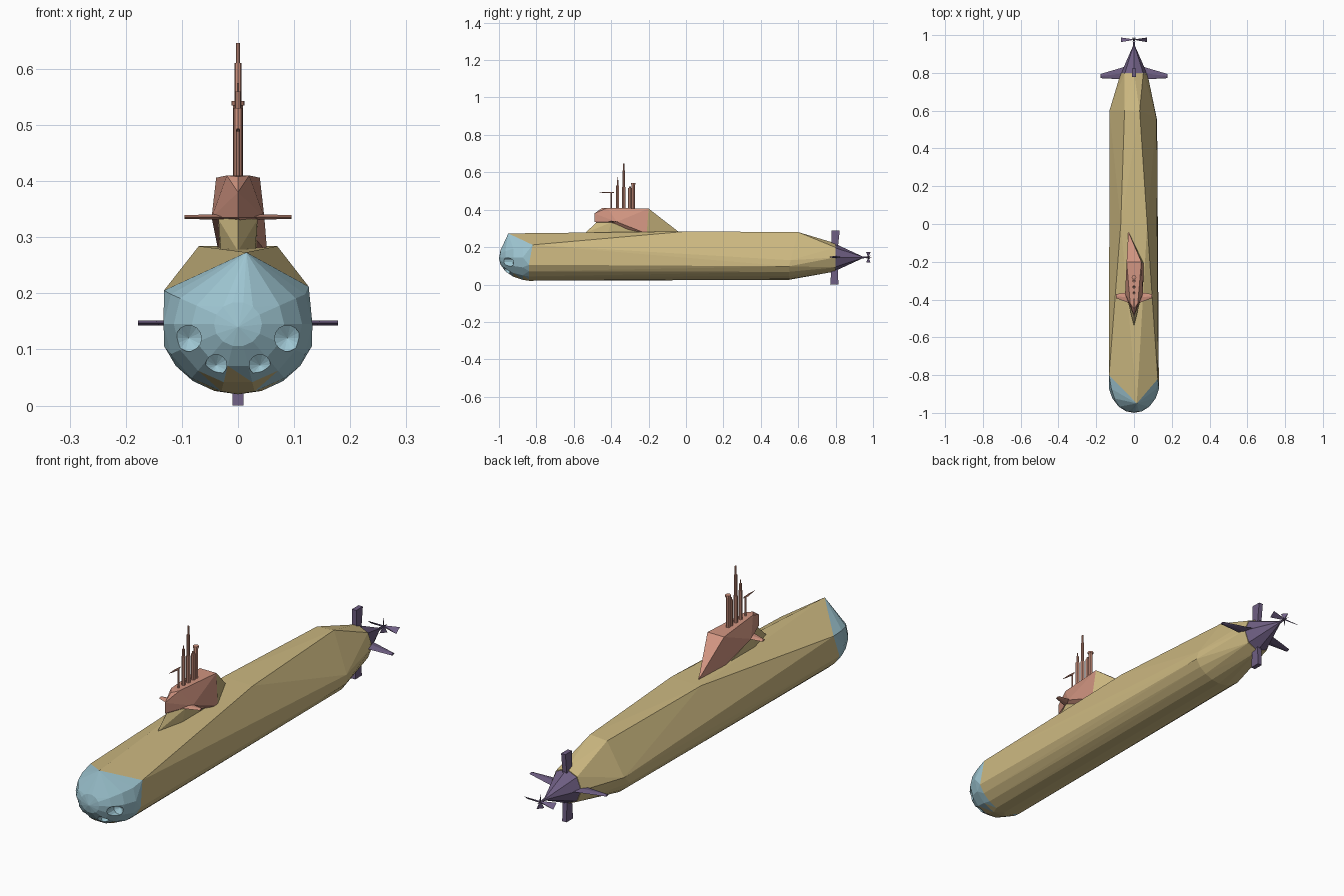
import bpy, bmesh, math
from mathutils import Vector

cube = bpy.data.objects.get("Cube")
if cube:
    bpy.data.objects.remove(cube, do_unlink=True)


def material(name, rgb):
    m = bpy.data.materials.new(name)
    m.use_nodes = True
    m.diffuse_color = (*rgb, 1)
    m.node_tree.nodes["Principled BSDF"].inputs["Base Color"].default_value = (*rgb, 1)
    return m


TAN = material("sand", (0.61, 0.485, 0.22))
BLUE = material("pale_blue", (0.34, 0.56, 0.64))
PINK = material("salmon", (0.64, 0.30, 0.22))
PURPLE = material("dusk_purple", (0.16, 0.115, 0.23))


def faceted(name, points, *mats, rule=None):
    """Closed flat-faced solid around the points; rule marks second-colour faces."""
    bm = bmesh.new()
    for p in points:
        bm.verts.new(p)
    res = bmesh.ops.convex_hull(bm, input=bm.verts)
    loose = {g for k in ("geom_interior", "geom_unused") for g in res[k]
             if isinstance(g, bmesh.types.BMVert)}
    bmesh.ops.delete(bm, geom=list(loose), context='VERTS')
    bmesh.ops.recalc_face_normals(bm, faces=bm.faces)
    if rule:
        for f in bm.faces:
            f.material_index = int(rule(f.calc_center_median(), f.normal))
    me = bpy.data.meshes.new(name)
    bm.to_mesh(me)
    bm.free()
    for m in mats:
        me.materials.append(m)
    ob = bpy.data.objects.new(name, me)
    bpy.context.collection.objects.link(ob)
    return ob


def both(x, y, z):
    return [(x, y, z), (-x, y, z)]


def ring(centre, rx, rz, n=8, start=0, sweep=360):
    """Points around a centre in a plane facing along y."""
    x, y, z = centre
    angles = [math.radians(start + sweep * i / n) for i in range(n + 1)]
    return [(x + rx * math.cos(a), y, z + rz * math.sin(a)) for a in angles]


def fin(name, mat, root, root_chord, tip, tip_chord, thick):
    """Tapered blade with a diamond section, chord along y."""
    root, tip, t = Vector(root), Vector(tip), Vector(thick)
    pts = []
    for c, chord, k in ((root, root_chord, 1), (tip, tip_chord, 0.7)):
        half = Vector((0, chord / 2, 0))
        pts += [c + half, c - half, c + t * k, c - t * k]
    return faceted(name, pts, mat)


def mast(name, y, *profile):
    """Stack of round sections given as (radius, bottom, top)."""
    bm = bmesh.new()
    for r, low, high in profile:
        res = bmesh.ops.create_cone(bm, cap_ends=True, segments=8, radius1=r,
                                    radius2=r, depth=high - low)
        bmesh.ops.translate(bm, verts=res["verts"], vec=(0, y, (low + high) / 2))
    me = bpy.data.meshes.new(name)
    bm.to_mesh(me)
    bm.free()
    me.materials.append(PINK)
    bpy.context.collection.objects.link(bpy.data.objects.new(name, me))


# Main hull: flat-topped upper deck over a rounded belly
bow_top = (0.015, -0.95, 0.273)
shoulders = [(0.126, -0.82, 0.212), (-0.132, -0.80, 0.205)]
bow_belly = ring((0, -0.84, 0.15), 0.14, 0.13, 8, 200, 140)
stern_belly = ring((0, 0.55, 0.15), 0.135, 0.125, 8, 205, 130)
deck = both(0.07, 0, 0.284) + [(0.03, 0.6, 0.28), (-0.05, 0.6, 0.274)]
quarters = [(0.118, 0.56, 0.13), (-0.13, 0.6, 0.14)]
tail_ring = ring((0, 0.8, 0.145), 0.07, 0.075)
faceted("hull", [bow_top, *shoulders, *bow_belly, *stern_belly, *deck,
                 *quarters, *tail_ring], TAN)

# Bow dome with a sand-coloured patch beneath
dome = [bow_top, *shoulders, *bow_belly, (0, -1, 0.14)]
for reach in (0.25, 0.55, 0.8, 0.95):
    r = math.cos(math.asin(reach))
    dome += [p for p in ring((0, -0.83 - 0.17 * reach, 0.145), 0.137 * r, 0.127 * r, 14)
             if p[2] < 0.2]
bow = faceted("bow_dome", dome, BLUE, TAN,
              rule=lambda c, n: c.z < 0.052 and abs(c.x) < 0.055)

# Four conical tube openings cut into the bow
for x, z, r, back in ((0.088, 0.12, 0.023, -0.925), (0.039, 0.072, 0.019, -0.945)):
    for side in (-1, 1):
        cx = x * side
        pts = ring((cx, -1.1, z), r, r, 14) + ring((cx, back, z), r, r, 14)
        cutter = faceted("tube_cutter", pts + [(cx, back + 0.015, z)], BLUE)
        cutter.hide_render = True
        cutter.hide_set(True)
        mod = bow.modifiers.new("tube", 'BOOLEAN')
        mod.operation = 'DIFFERENCE'
        mod.solver = 'EXACT'
        mod.object = cutter
bpy.context.view_layer.update()
cut_mesh = bpy.data.meshes.new_from_object(
    bow.evaluated_get(bpy.context.evaluated_depsgraph_get()))
bow.modifiers.clear()
bow.data = cut_mesh
for ob in [o for o in bpy.data.objects if o.name.startswith("tube_cutter")]:
    bpy.data.objects.remove(ob, do_unlink=True)

# Sail and the fairing at its foot
aft_foot = [(0.052, -0.21, 0.272), (-0.035, -0.2, 0.275)]
faceted("sail", [(0, -0.49, 0.38), (0, -0.49, 0.335), (0, -0.45, 0.408),
                 *both(0.02, -0.42, 0.41), *both(0.039, -0.2, 0.406),
                 *both(0.047, -0.37, 0.335), *aft_foot, (-0.03, -0.04, 0.282)],
        PINK, TAN, rule=lambda c, n: c.y > -0.17 and n.x > 0.5)
faceted("sail_fairing", [(0, -0.54, 0.275), (0, -0.485, 0.315), (0, -0.475, 0.335),
                         *both(0.035, -0.4, 0.332), *both(0.03, -0.42, 0.27),
                         *both(0.032, -0.22, 0.27)], TAN)

# Paired planes on the sail and at the stern
for side, label in ((1, "left"), (-1, "right")):
    fin(label + "_sail_plane", PINK, (0.02 * side, -0.39, 0.336), 0.06,
        (0.095 * side, -0.382, 0.336), 0.022, (0, 0, 0.005))
    fin(label + "_stern_plane", PURPLE, (0.04 * side, 0.80, 0.147), 0.07,
        (0.178 * side, 0.783, 0.147), 0.022, (0, 0, 0.006))

# Masts on the sail, front to back
mast("antenna_mast", -0.4, (0.004, 0.4, 0.49))
fin("antenna_arm", PINK, (0, -0.41, 0.488), 0.05, (0, -0.425, 0.494), 0.08, (0.004, 0, 0))
mast("forward_mast", -0.365, (0.008, 0.4, 0.53), (0.005, 0.53, 0.56), (0.002, 0.56, 0.575))
mast("tall_periscope", -0.333, (0.009, 0.4, 0.52), (0.006, 0.52, 0.61), (0.004, 0.61, 0.646))
mast("aft_mast", -0.3, (0.009, 0.4, 0.515), (0.005, 0.515, 0.525))
mast("snorkel_mast", -0.282, (0.009, 0.4, 0.535), (0.012, 0.535, 0.543))

# Tail cone, rudders and propeller
faceted("tail_cone", ring((0, 0.79, 0.145), 0.072, 0.076) + [(0, 0.955, 0.145)], PURPLE)
for name, root_z, tip_z, tip_y in (("upper_rudder", 0.19, 0.29, 0.8),
                                   ("lower_rudder", 0.1, 0, 0.793)):
    pts = [(x, y + s * chord, z) for y, z, chord in ((0.795, root_z, 0.016), (tip_y, tip_z, 0.022))
           for s in (-1, 1) for x in (-0.01, 0.01)]
    faceted(name, pts, PURPLE)
hub_ring = ring((0, 0.945, 0.145), 0.006, 0.006, 6)
faceted("propeller_hub", hub_ring + [(0, 1, 0.145)], PURPLE)
for i in range(4):
    a = math.pi / 2 * i
    d = Vector((math.cos(a), 0, math.sin(a)))
    across = Vector((-d.z, 0, d.x)) * 0.01
    length = 0.068 if i % 2 == 0 else 0.028
    centre = Vector((0, 0.975, 0.145))
    tip = centre + d * length
    skew = Vector((0, 0.012, 0))
    faceted("propeller_blade", [centre + across * 0.4, centre - across * 0.4,
                                tip + across + skew, tip - across - skew,
                                centre + d * 0.01 + skew * 0.3], PURPLE)
